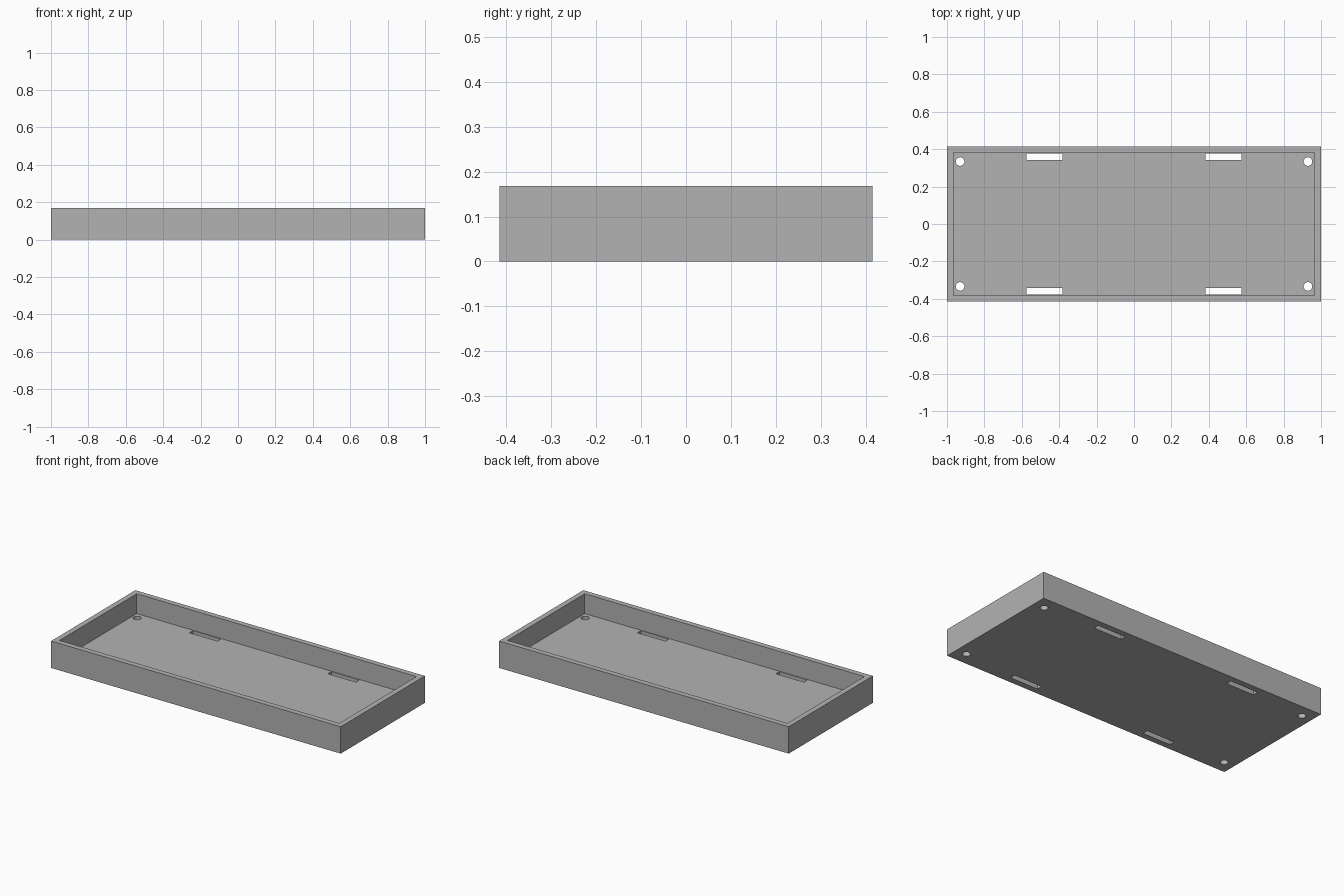
import bpy
import math

LENGTH, WIDTH, HEIGHT = 2.0, 0.83, 0.168
WALL, FLOOR = 0.034, 0.044

old = bpy.data.objects.get("Cube")
if old:
    bpy.data.objects.remove(old, do_unlink=True)

grey = bpy.data.materials.new("plain grey")
grey.use_nodes = True
colour = (0.45, 0.45, 0.45, 1)
grey.diffuse_color = colour
grey.node_tree.nodes["Principled BSDF"].inputs["Base Color"].default_value = colour


def block(name, size, centre):
    bpy.ops.mesh.primitive_cube_add(size=1, location=centre)
    ob = bpy.context.object
    ob.name = name
    ob.scale = size
    bpy.ops.object.transform_apply(location=True, rotation=False, scale=True)
    ob.data.materials.append(grey)
    return ob


# Outer body
tray = block("tray", (LENGTH, WIDTH, HEIGHT), (0, 0, HEIGHT / 2))

# Open cavity above the floor
cutters = [block("cavity_cutter", (LENGTH - 2 * WALL, WIDTH - 2 * WALL, HEIGHT),
                 (0, 0, FLOOR + HEIGHT / 2))]

# Strap slots along the long walls and screw holes in the corners
for sx in (-1, 1):
    for sy in (-1, 1):
        cutters.append(block("slot_cutter", (0.193, 0.035, 0.2),
                             (sx * 0.478, sy * 0.359, 0)))
        bpy.ops.mesh.primitive_cylinder_add(vertices=32, radius=0.023, depth=0.2,
                                            location=(sx * 0.93, sy * 0.334, 0))
        hole = bpy.context.object
        hole.name = "screw_hole_cutter"
        hole.data.materials.append(grey)
        cutters.append(hole)

# Cut everything out of the body, then discard the cutters
bpy.ops.object.select_all(action="DESELECT")
tray.select_set(True)
bpy.context.view_layer.objects.active = tray
for cutter in cutters:
    mod = tray.modifiers.new(cutter.name, "BOOLEAN")
    mod.operation = "DIFFERENCE"
    mod.solver = "EXACT"
    mod.object = cutter
    bpy.ops.object.modifier_apply(modifier=mod.name)
for cutter in cutters:
    bpy.data.objects.remove(cutter, do_unlink=True)

bpy.ops.object.shade_smooth_by_angle(angle=math.radians(30))
